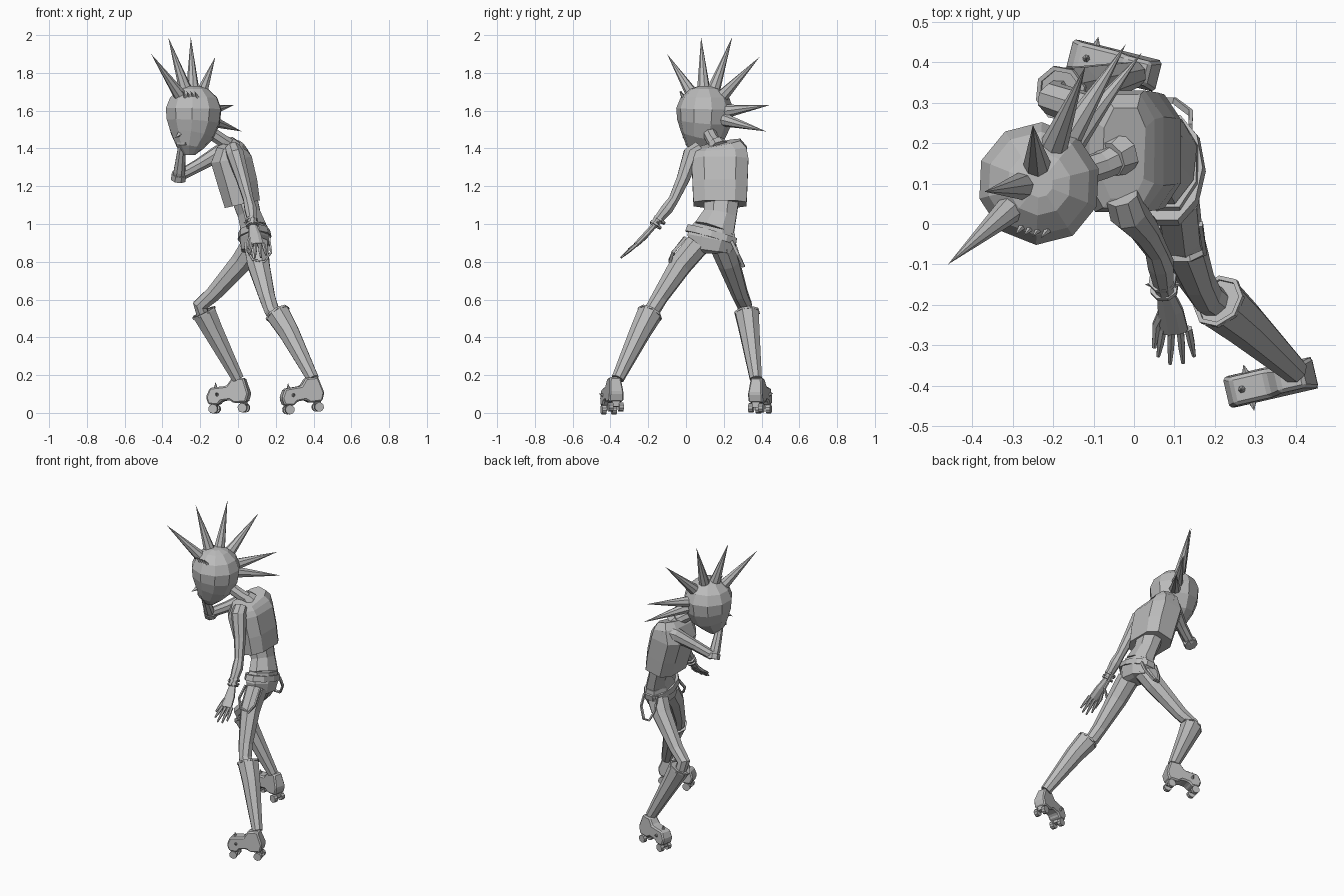
import bpy, bmesh
from math import sin, cos, pi, radians, copysign
from mathutils import Vector, Matrix

cube = bpy.data.objects.get("Cube")
if cube:
    bpy.data.objects.remove(cube)

grey = bpy.data.materials.new("plain grey")
grey.use_nodes = True
grey.diffuse_color = (0.5, 0.5, 0.5, 1)
grey.node_tree.nodes["Principled BSDF"].inputs["Base Color"].default_value = (0.5, 0.5, 0.5, 1)


def finish(name, bm):
    bmesh.ops.recalc_face_normals(bm, faces=bm.faces)
    mesh = bpy.data.meshes.new(name)
    bm.to_mesh(mesh)
    bm.free()
    mesh.materials.append(grey)
    ob = bpy.data.objects.new(name, mesh)
    bpy.context.collection.objects.link(ob)
    return ob


def loft(name, rings, n=8, side=(0, 1, 0), closed=False, power=1.0):
    """Rings are (x, y, z, half width along side[, half depth]); low power is boxier."""
    bm = bmesh.new()
    pts = [Vector(r[:3]) for r in rings]
    count, loops = len(pts), []
    for i, r in enumerate(rings):
        if closed:
            t = pts[(i + 1) % count] - pts[i - 1]
        else:
            t = pts[min(i + 1, count - 1)] - pts[max(i - 1, 0)]
        t.normalize()
        u = Vector(side)
        u = (u - t * u.dot(t)).normalized()
        v = u.cross(t)
        loop = []
        for k in range(n):
            c, s = cos((k + .5) * 2 * pi / n), sin((k + .5) * 2 * pi / n)
            loop.append(bm.verts.new(pts[i] + u * r[3] * copysign(abs(c) ** power, c)
                                     + v * r[-1] * copysign(abs(s) ** power, s)))
        loops.append(loop)
    for i in range(count if closed else count - 1):
        p, q = loops[i], loops[(i + 1) % count]
        for k in range(n):
            bm.faces.new((p[k], p[(k + 1) % n], q[(k + 1) % n], q[k]))
    if not closed:
        bm.faces.new(loops[0])
        bm.faces.new(loops[-1])
    return finish(name, bm)


def spike(name, base, tip, radius, n=8):
    base, tip = Vector(base), Vector(tip)
    d = tip - base
    bm = bmesh.new()
    bmesh.ops.create_cone(bm, cap_ends=True, segments=n, radius1=radius, radius2=0,
                          depth=d.length)
    turn = d.to_track_quat('Z', 'Y').to_matrix().to_4x4()
    bm.transform(Matrix.Translation((base + tip) / 2) @ turn)
    return finish(name, bm)


def ring(name, centre, axis, radius, thick, n=8):
    """A closed band around an axis."""
    turn = Vector(axis).to_track_quat('Z', 'Y')
    pts = [Vector(centre) + turn @ Vector((radius * cos(k * 2 * pi / n),
           radius * sin(k * 2 * pi / n), 0)) for k in range(n)]
    return loft(name, [(*p, thick) for p in pts], 4, axis, True)


# Torso
loft("vest", [(.023, .18, 1.105, .148, .1), (0, .18, 1.21, .153, .11),
              (-.035, .18, 1.34, .158, .115), (-.03, .18, 1.4, .148, .085),
              (-.025, .175, 1.425, .12, .055)], power=.65)
loft("waist", [(.03, .19, 1.15, .1, .075), (.06, .18, 1.05, .095, .065),
               (.085, .15, .97, .115, .075)])
loft("shorts", [(.085, .15, .98, .12, .075), (.088, .135, .92, .14, .085),
                (.088, .125, .86, .12, .075), (.088, .125, .845, .08, .045)])
loft("belt", [(.085, .14, .96, .142, .085), (.088, .13, .925, .146, .09)], 10)
loft("neck", [(-.02, .175, 1.4, .042), (-.08, .145, 1.44, .036), (-.17, .115, 1.5, .036)])
loft("collar", [(-.035, .175, 1.4, .058), (-.06, .16, 1.43, .046)])

# Hanging belt loops, one on each hip
for label, pts in (
        ("left", [(.06, -.005, .93), (.05, -.06, .86), (.08, -.085, .81),
                  (.14, -.085, .8), (.175, -.07, .85), (.165, 0, .93)]),
        ("right", [(.04, .25, .92), (.035, .275, .84), (.06, .305, .775),
                   (.1, .305, .775), (.14, .275, .84), (.14, .24, .91)])):
    loft(label + "_hip_strap", [(*p, .011, .007) for p in pts], 4)

# Head: tapered skull turned towards its facing direction
face = Vector((-.63, -.77, 0)).normalized()
left = Vector((.77, -.63, 0)).normalized()
skull = Vector((-.235, .1, 1.58))
profile = [(-.215, .03, .035), (-.175, .073, .035), (-.11, .12, .015), (-.04, .147, .003),
           (.03, .154, 0), (.09, .13, 0), (.135, .08, 0), (.15, .035, 0)]
loft("head", [(*(skull + face * f + Vector((0, 0, z))), r, r * .98)
              for z, r, f in profile], 10, left)


def on_head(f, s, z):
    return skull + face * f + left * s + Vector((0, 0, z))


spike("nose", on_head(.095, 0, -.09), on_head(.155, 0, -.125), .024, 4)
loft("lips", [(*on_head(.1, s, -.155), .01) for s in (-.03, 0, .03)], 4, (0, 0, 1))

# Fan of hair spikes
tips = [(-.46, -.1, 1.9), (-.37, .08, 1.99), (-.25, .245, 1.99),
        (-.12, .39, 1.885), (-.02, .445, 1.63), (.02, .425, 1.49)]
for i, tip in enumerate(tips):
    d = (Vector(tip) - skull).normalized()
    spike(f"hair_spike_{i + 1}", skull + d * .115, tip, .038)

# Brow studs
for i in range(4):
    s = .035 + .018 * i
    root = on_head(.11 - .011 * i, s, .09)
    spike(f"brow_stud_{i + 1}", root, root + face * .025 + Vector((0, 0, .035)), .01, 5)

# Left arm, hanging in front
loft("left_arm", [(-.03, .07, 1.4, .042), (-.015, .03, 1.37, .048), (.025, -.015, 1.24, .037),
                  (.055, -.065, 1.13, .029), (.066, -.1, 1.08, .034),
                  (.078, -.175, .99, .022)], 8, (1, 0, 0))
down = Vector((.02, -.06, -.09))
for i, c in enumerate([(.071, -.14, 1.02), (.075, -.16, .995)]):
    ring(f"left_bracelet_{i + 1}", c, down, .03, .008)
for i in range(4):
    a = i * pi / 2
    o = Vector((cos(a), sin(a) * .8, sin(a) * .5))
    c = Vector((.073, -.15, 1.007))
    spike(f"bracelet_stud_{i + 1}", c + o * .028, c + o * .046, .008, 5)

# Left hand with spread fingers
loft("left_palm", [(.078, -.17, .99, .022, .016), (.09, -.215, .94, .034, .017),
                   (.1, -.265, .89, .037, .014)], 8, (1, 0, 0))
for i, (x, r) in enumerate([(-.028, .075), (-.007, .095), (.014, .093), (.034, .075)]):
    a = Vector((.1 + x, -.258, .895))
    d = Vector((x * 5, -.8, -.68)) * r
    loft(f"left_finger_{i + 1}", [(*a, .0105), (*(a + d * .6), .0095),
                                 (*(a + d * 1.15), .005)], 6, (1, 0, 0))
loft("left_thumb", [(.075, -.21, .94, .014), (.055, -.25, .9, .011),
                    (.05, -.305, .865, .006)], 6, (1, 0, 0))

# Right arm, bent up to the cheek
loft("right_upper_arm", [(-.03, .28, 1.39, .05), (-.1, .255, 1.375, .045),
                         (-.21, .2, 1.31, .034), (-.31, .16, 1.255, .03)], 8, (0, 0, 1))
loft("right_forearm", [(-.315, .16, 1.235, .028), (-.31, .135, 1.28, .033),
                       (-.3, .08, 1.38, .024), (-.295, .06, 1.42, .022)])
loft("right_elbow_band", [(-.316, .165, 1.235, .042), (-.312, .15, 1.265, .042)])
loft("right_palm", [(-.295, .065, 1.41, .022), (-.29, .05, 1.45, .034, .018),
                    (-.28, .04, 1.49, .03, .014)])
for i in range(4):
    y = .02 + i * .018
    loft(f"right_finger_{i + 1}", [(-.29, y, 1.46, .01), (-.31, y, 1.49, .009),
                                  (-.305, y, 1.52, .005)], 6)

# Legs: thigh, tall boot shaft and its rim
legs = {
    "left": [[(.095, .06, .89, .068), (.11, -.03, .78, .062), (.155, -.14, .61, .045),
              (.18, -.18, .54, .042), (.23, -.215, .48, .036)],
             [(.21, -.192, .525, .068), (.268, -.242, .43, .058), (.397, -.362, .18, .034)]],
    "right": [[(.08, .19, .89, .068), (.02, .225, .8, .062), (-.13, .285, .63, .045),
               (-.2, .31, .57, .042), (-.18, .325, .5, .036)],
              [(-.18, .323, .53, .068), (-.135, .335, .44, .058), (0, .37, .18, .034)]]}
for label, (thigh, shaft) in legs.items():
    loft(label + "_leg", thigh)
    loft(label + "_boot_shaft", shaft)
    axis = Vector(shaft[1][:3]) - Vector(shaft[0][:3])
    ring(label + "_boot_rim", shaft[0][:3], axis, .064, .008)


# Roller skates: u runs forward from the ankle, v sideways
def skate(label, origin, yaw, pitch):
    place = (Matrix.Translation(origin) @ Matrix.Rotation(yaw, 4, 'Z')
             @ Matrix.Rotation(pitch, 4, 'Y'))
    side_profile = [(-.06, .1), (-.045, .055), (.02, .052), (.045, .07), (.09, .065),
                    (.11, .045), (.16, .05), (.172, .09), (.15, .138), (.06, .145),
                    (.03, .185), (-.035, .185)]
    bm = bmesh.new()
    cols = []
    for v in (-1, 1):
        cols.append([bm.verts.new((u, v * (.03 if z > .16 else .04 if z < .12 else .035), z))
                     for u, z in side_profile])
    for c in cols:
        bm.faces.new(c)
    n = len(side_profile)
    for k in range(n):
        bm.faces.new((cols[0][k], cols[0][(k + 1) % n], cols[1][(k + 1) % n], cols[1][k]))
    bm.transform(place)
    boot = finish(label + "_skate_boot", bm)
    bevel = boot.modifiers.new("soft edges", 'BEVEL')
    bevel.width, bevel.segments = .008, 1
    for part, u in (("rear", -.025), ("front", .135)):
        bm = bmesh.new()
        bmesh.ops.create_cube(bm, size=1, matrix=place @ Matrix.Translation((u, 0, .045))
                              @ Matrix.Diagonal((.03, .04, .035, 1)))
        finish(f"{label}_{part}_truck", bm)
        for v in (-.028, .028):
            bm = bmesh.new()
            bmesh.ops.create_cone(bm, cap_ends=True, segments=10, radius1=.025, radius2=.025,
                                  depth=.024, matrix=place @ Matrix.Translation((u, v, .026))
                                  @ Matrix.Rotation(pi / 2, 4, 'X'))
            finish(f"{label}_{part}_wheel", bm)
    # Toe studs on the top and both sides
    for u, v, z, du, dv, dz in [(.125, 0, .132, 0, 0, .035), (.11, .033, .1, 0, .026, .01),
                                (.11, -.033, .1, 0, -.026, .01)]:
        spike(label + "_toe_stud", place @ Vector((u, v, z)),
              place @ Vector((u + du, v + dv, z + dz)), .012, 6)


skate("left", (.4, -.378, .003), radians(180 + 13), radians(5))
skate("right", (.008, .378, 0), radians(180 - 14), radians(2))
